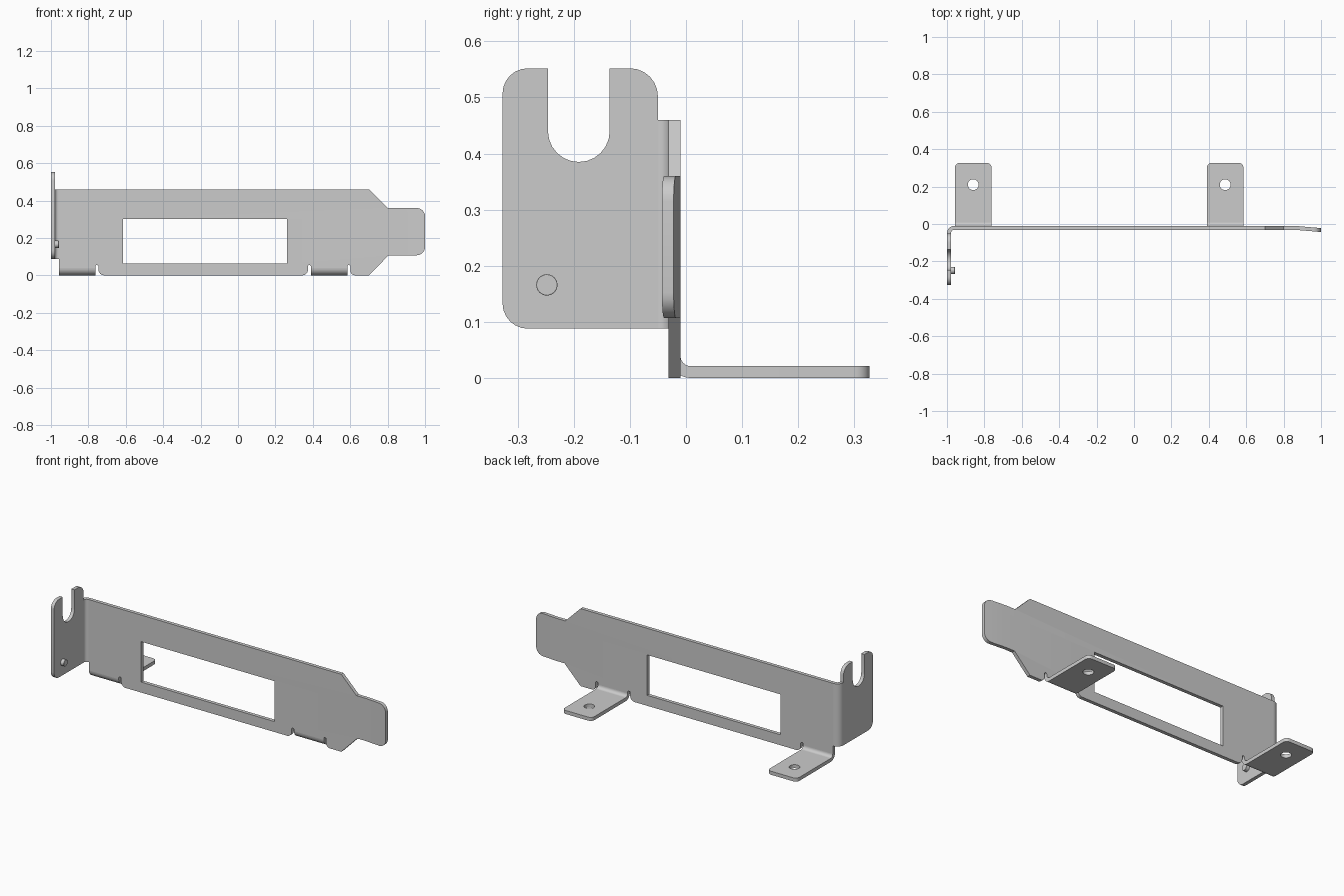
import bpy, bmesh, math
from mathutils import Matrix, Vector

if "Cube" in bpy.data.objects:
    bpy.data.objects.remove(bpy.data.objects["Cube"])

T = 0.021        # sheet thickness
R = 0.04         # outer bend radius
BACK = -0.01     # rear face of the plate
END = 0.327      # reach of the flange and tabs
TOP = 0.46       # plate height
LOW = 0.088      # lower edge of the flange
GREY = (0.6, 0.6, 0.6, 1)

steel = bpy.data.materials.new("grey steel")
steel.use_nodes = True
steel.diffuse_color = GREY
steel.node_tree.nodes["Principled BSDF"].inputs["Base Color"].default_value = GREY


def rounded(corners, steps=6):
    """Outline from (u, v, radius) corners; each radius becomes an arc."""
    out = []
    for i, (u, v, *r) in enumerate(corners):
        p = Vector((u, v))
        if not r:
            out.append(p)
            continue
        a = (Vector(corners[i - 1][:2]) - p).normalized()
        b = (Vector(corners[(i + 1) % len(corners)][:2]) - p).normalized()
        half = a.angle(b) / 2
        centre = p + (a + b).normalized() * r[0] / math.sin(half)
        start = p + a * r[0] / math.tan(half) - centre
        end = p + b * r[0] / math.tan(half) - centre
        a0 = math.atan2(start.y, start.x)
        sweep = math.remainder(math.atan2(end.y, end.x) - a0, math.tau)
        for k in range(steps + 1):
            t = a0 + sweep * k / steps
            out.append(centre + r[0] * Vector((math.cos(t), math.sin(t))))
    return [p for i, p in enumerate(out) if (p - out[i - 1]).length > 0.0005]


def circle(u, v, r, n=24):
    return [Vector((u + r * math.cos(k * math.tau / n), v + r * math.sin(k * math.tau / n)))
            for k in range(n)]


def quarter_ring(u, v, a0, steps=8):
    """Cross-section of a bend about centre (u, v), starting at angle a0."""
    angles = [a0 + k * math.pi / 2 / steps for k in range(steps + 1)]
    ring = [(R, a) for a in angles] + [(R - T, a) for a in reversed(angles)]
    return [Vector((u + r * math.cos(a), v + r * math.sin(a))) for r, a in ring]


def sheet(name, outlines, place, depth=T):
    """Extrude filled outlines (later ones are holes), then place (u, v, w)."""
    curve = bpy.data.curves.new(name, "CURVE")
    curve.dimensions = "2D"
    curve.fill_mode = "BOTH"
    curve.extrude = depth / 2
    for outline in outlines:
        spline = curve.splines.new("POLY")
        spline.points.add(len(outline) - 1)
        for point, p in zip(spline.points, outline):
            point.co = (p.x, p.y, 0, 1)
        spline.use_cyclic_u = True
    temp = bpy.data.objects.new(name + " outline", curve)
    bpy.context.collection.objects.link(temp)
    graph = bpy.context.evaluated_depsgraph_get()
    mesh = bpy.data.meshes.new_from_object(temp.evaluated_get(graph))
    bpy.data.objects.remove(temp)
    bpy.data.curves.remove(curve)
    mesh.name = name
    for v in mesh.vertices:
        v.co = place(*v.co)
    bm = bmesh.new()
    bm.from_mesh(mesh)
    bmesh.ops.remove_doubles(bm, verts=bm.verts, dist=1e-5)
    bmesh.ops.recalc_face_normals(bm, faces=bm.faces)
    bm.to_mesh(mesh)
    bm.free()
    mesh.materials.clear()
    mesh.materials.append(steel)
    ob = bpy.data.objects.new(name, mesh)
    bpy.context.collection.objects.link(ob)
    parts.append(ob)
    return ob


parts = []
TABS = {"right": (-0.957, -0.762), "left": (0.39, 0.585)}
(a0, a1), (b0, b1) = TABS.values()
GAP = 0.016      # relief slot width
SLOT = 0.055     # relief slot height


def relief(x0, x1):
    return [(x0, SLOT, GAP / 2), (x1, SLOT, GAP / 2)]


# Main plate with window, relief slots and tapered tongue
plate_outline = rounded([
    (-1 + R, TOP), (-1 + R, LOW), (a0, LOW), (a0, R), (a1, R),
    *relief(a1, a1 + GAP), (a1 + GAP, 0, 0.03),
    (b0 - GAP, 0, 0.03), *relief(b0 - GAP, b0), (b0, R), (b1, R),
    *relief(b1, b1 + GAP), (b1 + GAP, 0, 0.025),
    (0.7, 0), (0.805, 0.107), (1, 0.107, 0.045), (1, 0.36, 0.045), (0.8, 0.36), (0.7, TOP)])
window = rounded([(-0.615, 0.062), (0.262, 0.062), (0.262, 0.302), (-0.615, 0.302)])
plate = sheet("plate", [plate_outline, window], lambda u, v, w: (u, w + BACK - T / 2, v))

# Tongue tip leans slightly forward
bm = bmesh.new()
bm.from_mesh(plate.data)
bmesh.ops.bisect_plane(bm, geom=bm.verts[:] + bm.edges[:] + bm.faces[:],
                       plane_co=(0.86, 0, 0), plane_no=(1, 0, 0))
for v in bm.verts:
    v.co.y -= 0.012 * max(0, v.co.x - 0.86) / 0.14
bm.to_mesh(plate.data)
bm.free()

# Side flange with open screw slot, and its bend
flange_outline = rounded([
    (-END, LOW, 0.045), (BACK - R, LOW), (BACK - R, 0.552, 0.05), (-0.136, 0.552),
    (-0.136, 0.385, 0.055), (-0.246, 0.385, 0.055), (-0.246, 0.552), (-END, 0.552, 0.045)])
sheet("side_flange", [flange_outline], lambda u, v, w: (w - 1 + T / 2, u, v))
sheet("side_bend", [quarter_ring(-1 + R, BACK - R, math.pi / 2)],
      lambda u, v, w: (u, v, w + (TOP + LOW) / 2), TOP - LOW)

# Locating stud on the inner face of the flange
stud = sheet("locating_stud", [circle(-0.248, 0.166, 0.019)],
             lambda u, v, w: (w - 0.97, u, v), 0.024)
bevel = stud.modifiers.new("soft rim", "BEVEL")
bevel.width = 0.002
bevel.segments = 1
bevel.limit_method = "ANGLE"

# Two mounting tabs, each with a screw hole and a bend up to the plate
start = BACK - T + R
for side, (x0, x1) in TABS.items():
    mid = (x0 + x1) / 2
    outline = rounded([(x0, start), (x1, start), (x1, END, 0.025), (x0, END, 0.025)])
    sheet(side + "_tab", [outline, circle(mid, 0.21, 0.029)],
          lambda u, v, w: (u, v, w + T / 2))
    sheet(side + "_tab_bend", [quarter_ring(start, R, math.pi)],
          lambda u, v, w: (w + mid, u, v), x1 - x0)

# Smooth bends and rounded corners, crisp sheet edges
bpy.ops.object.select_all(action="DESELECT")
for ob in parts:
    ob.select_set(True)
bpy.context.view_layer.objects.active = plate
bpy.ops.object.shade_smooth_by_angle(angle=math.radians(30))
